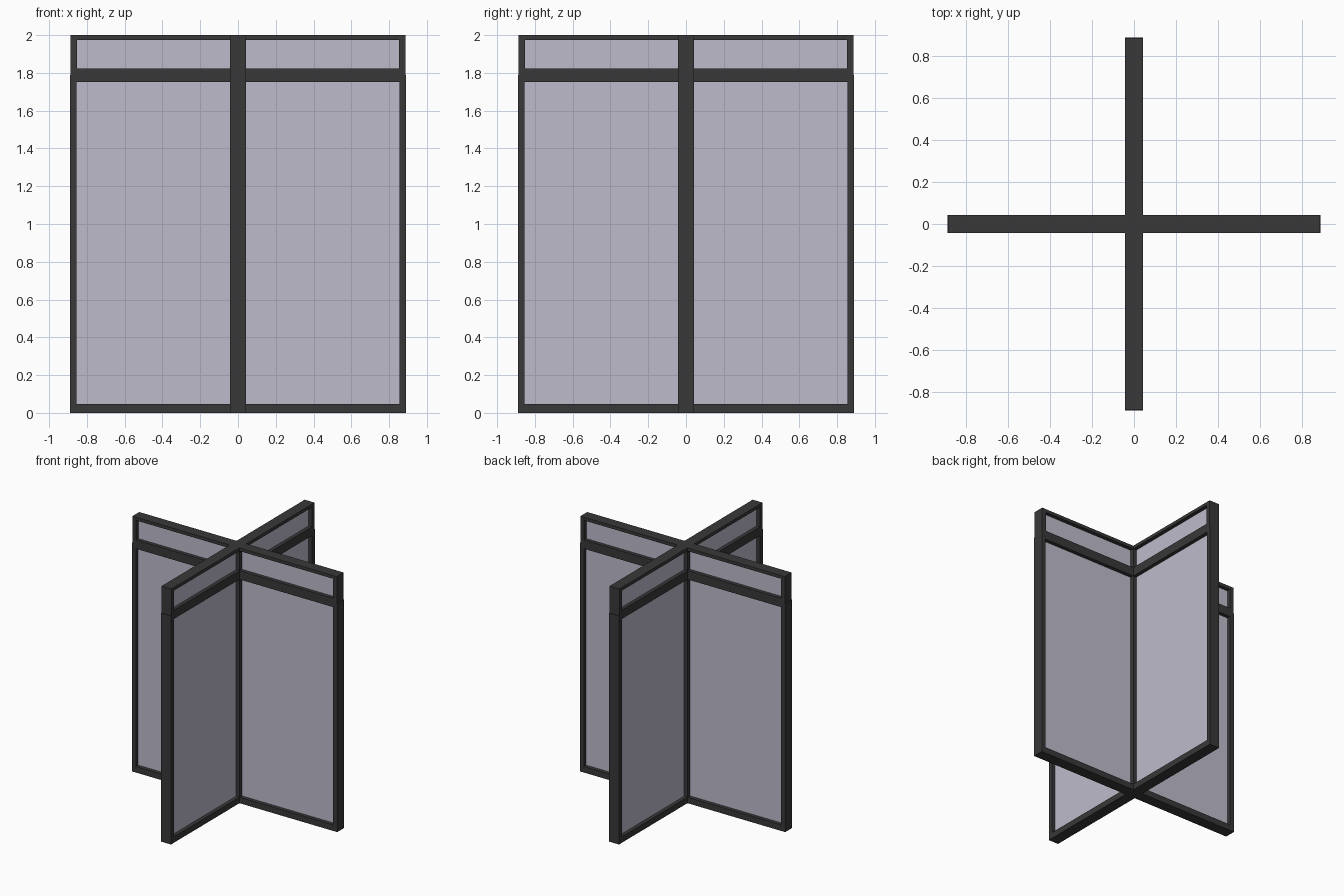
import bpy, bmesh, math
from mathutils import Matrix

if "Cube" in bpy.data.objects:
    bpy.data.objects.remove(bpy.data.objects["Cube"])

HALF = 0.0425      # half thickness of frames and post
GLASS = 0.014      # half thickness of panes
SPLIT = 1.79       # joint between lower leaf and upper transom


def material(name, color):
    m = bpy.data.materials.new(name)
    m.diffuse_color = (*color, 1)
    m.use_nodes = True
    m.node_tree.nodes["Principled BSDF"].inputs["Base Color"].default_value = m.diffuse_color
    return m


dark = material("dark_metal", (0.04, 0.04, 0.04))
pane_mat = material("tinted_glass", (0.52, 0.50, 0.60))


def slab(name, outline, half, angle, mat):
    """Extrude an XZ outline to +-half in Y, then turn it about Z."""
    bm = bmesh.new()
    face = bm.faces.new([bm.verts.new((x, -half, z)) for x, z in outline])
    ext = bmesh.ops.extrude_face_region(bm, geom=[face])
    verts = [g for g in ext["geom"] if isinstance(g, bmesh.types.BMVert)]
    bmesh.ops.translate(bm, verts=verts, vec=(0, 2 * half, 0))
    bmesh.ops.recalc_face_normals(bm, faces=bm.faces)
    bm.transform(Matrix.Rotation(angle, 4, 'Z'))
    me = bpy.data.meshes.new(name)
    bm.to_mesh(me)
    bm.free()
    me.materials.append(mat)
    ob = bpy.data.objects.new(name, me)
    bpy.context.collection.objects.link(ob)
    return ob


def rect(x0, x1, z0, z1):
    return [(x0, z0), (x1, z0), (x1, z1), (x0, z1)]


def framed_pane(name, x_in, x_out, z0, z1, bottom, top, angle):
    """C-shaped frame (open toward the post) with a recessed pane."""
    c = [(HALF, z0), (x_out, z0), (x_out, z1), (HALF, z1),
         (HALF, z1 - top), (x_in, z1 - top), (x_in, z0 + bottom), (HALF, z0 + bottom)]
    slab(name + "_frame", c, HALF, angle, dark)
    slab(name + "_pane", rect(HALF, x_in, z0 + bottom, z1 - top), GLASS, angle, pane_mat)


# Central post
slab("center_post", rect(-HALF, HALF, 0, 2), HALF, 0, dark)

# Four wings, each a tall leaf with a slightly narrower transom above
for i in range(4):
    a = i * math.pi / 2
    framed_pane(f"leaf_{i + 1}", 0.855, 0.89, 0, SPLIT, 0.047, 0.037, a)
    framed_pane(f"transom_{i + 1}", 0.853, 0.886, SPLIT, 2, 0.032, 0.025, a)
